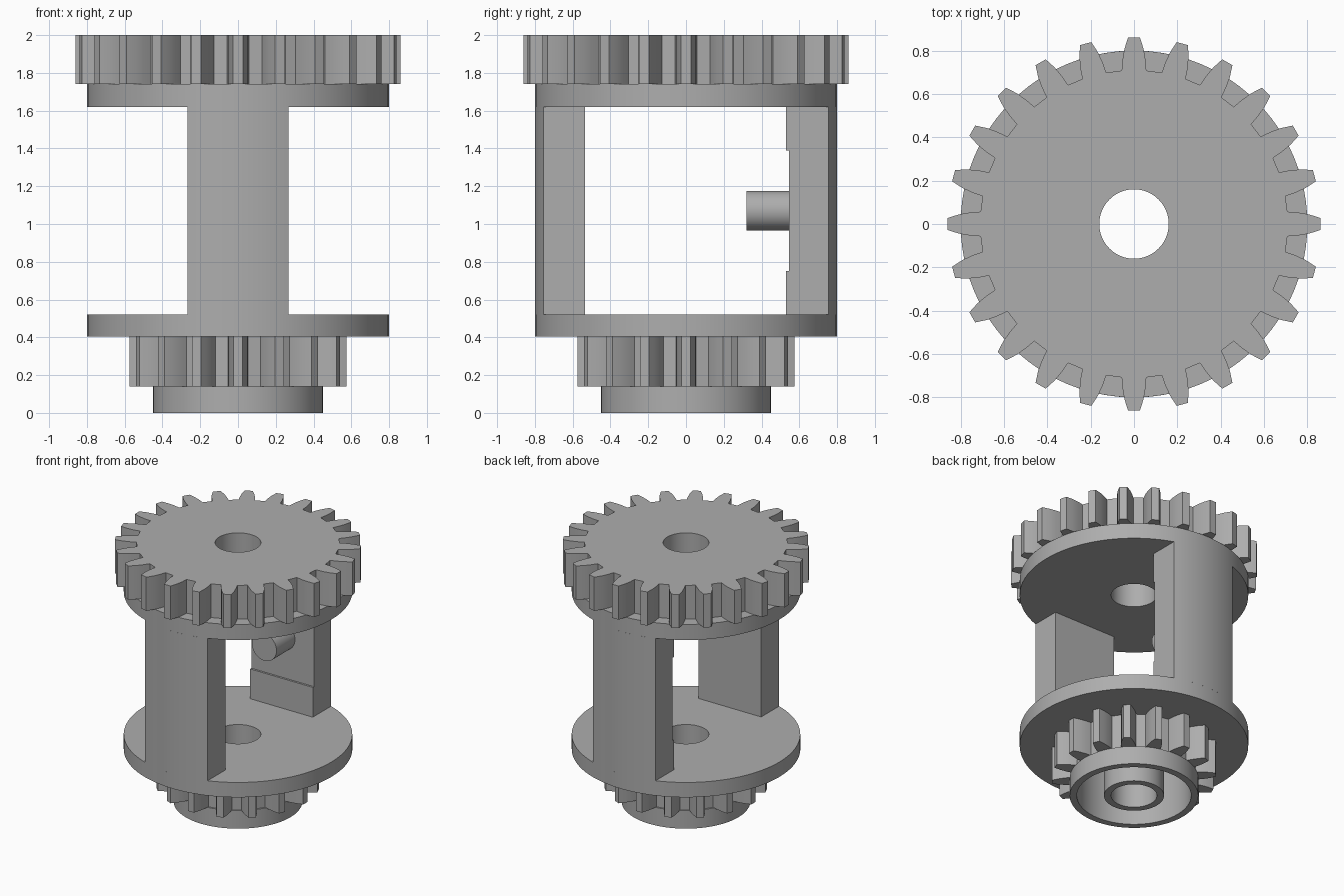
import bpy
import bmesh
from math import sin, cos, pi, asin
from mathutils import Matrix

if "Cube" in bpy.data.objects:
    bpy.data.objects.remove(bpy.data.objects["Cube"])

GREY = (0.42, 0.42, 0.42, 1.0)
grey = bpy.data.materials.new("plain grey")
grey.use_nodes = True
grey.diffuse_color = GREY
grey.node_tree.nodes["Principled BSDF"].inputs["Base Color"].default_value = GREY


def circle(radius, sides=96):
    return [(radius * cos(2 * pi * i / sides), radius * sin(2 * pi * i / sides))
            for i in range(sides)]


def gear_outline(teeth, flank):
    """flank: (radius, half thickness) pairs from root to tip."""
    tooth = [(r, -asin(h / r)) for r, h in flank]
    tooth += [(r, -a) for r, a in reversed(tooth)]
    return [(r * cos(a + 2 * pi * i / teeth), r * sin(a + 2 * pi * i / teeth))
            for i in range(teeth) for r, a in tooth]


def column_outline(half_width, inner, radius, side, steps=16):
    """Flat inner face, rounded outer face; side is -1 for front, 1 for back."""
    a = asin(half_width / radius)
    arc = [(radius * sin(a - 2 * a * i / steps),
            side * radius * cos(a - 2 * a * i / steps)) for i in range(steps + 1)]
    return arc + [(-half_width, side * inner), (half_width, side * inner)]


def finish(obj):
    obj.data.materials.clear()
    obj.data.materials.append(grey)
    bpy.ops.object.select_all(action='DESELECT')
    obj.select_set(True)
    bpy.context.view_layer.objects.active = obj
    bpy.ops.object.shade_smooth_by_angle(angle=pi / 9)
    return obj


def plate(name, z0, z1, *loops):
    """Extrude an outline, with optional hole loops, from z0 to z1."""
    curve = bpy.data.curves.new(name, 'CURVE')
    curve.dimensions = '2D'
    curve.fill_mode = 'BOTH'
    curve.extrude = (z1 - z0) / 2
    for loop in loops:
        spline = curve.splines.new('POLY')
        spline.points.add(len(loop) - 1)
        for point, (x, y) in zip(spline.points, loop):
            point.co = (x, y, 0, 1)
        spline.use_cyclic_u = True
    source = bpy.data.objects.new(name + " outline", curve)
    bpy.context.collection.objects.link(source)
    graph = bpy.context.evaluated_depsgraph_get()
    mesh = bpy.data.meshes.new_from_object(source.evaluated_get(graph))
    bpy.data.objects.remove(source)
    bpy.data.curves.remove(curve)

    # Weld caps to walls
    bm = bmesh.new()
    bm.from_mesh(mesh)
    bmesh.ops.remove_doubles(bm, verts=bm.verts, dist=1e-5)
    bmesh.ops.translate(bm, verts=bm.verts, vec=(0, 0, (z0 + z1) / 2))
    bmesh.ops.recalc_face_normals(bm, faces=bm.faces)
    bm.to_mesh(mesh)
    bm.free()
    obj = bpy.data.objects.new(name, mesh)
    bpy.context.collection.objects.link(obj)
    return finish(obj)


BORE = circle(0.16)
RIM = circle(0.8)

# Large gear and its flange
big_teeth = gear_outline(24, [(0.71, 0.057), (0.76, 0.053), (0.81, 0.044), (0.862, 0.027)])
plate("upper_gear", 1.74, 2.0, big_teeth, BORE)
plate("upper_flange", 1.62, 1.74, RIM, BORE)

# Small gear, hollow hub and central sleeve under the lower flange
small_teeth = gear_outline(16, [(0.44, 0.053), (0.48, 0.05), (0.53, 0.04), (0.575, 0.025)])
plate("lower_flange", 0.405, 0.52, RIM, BORE)
plate("lower_gear", 0.14, 0.405, small_teeth, circle(0.4))
plate("hub_rim", 0.0, 0.14, circle(0.45), circle(0.4))
plate("hub_sleeve", 0.0, 0.405, circle(0.21), BORE)

# Columns joining the flanges
plate("front_column", 0.52, 1.62, column_outline(0.268, 0.535, 0.8, -1))
back = plate("back_column", 0.52, 1.62, column_outline(0.268, 0.53, 0.8, 1))

# Shallow recess across the inner face of the back column
cutter = plate("recess_cutter", 0.75, 1.39,
               [(-0.4, 0.4), (0.4, 0.4), (0.4, 0.545), (-0.4, 0.545)])
cutter.hide_render = True
cut = back.modifiers.new("recess", 'BOOLEAN')
cut.operation = 'DIFFERENCE'
cut.solver = 'EXACT'
cut.object = cutter
bpy.context.view_layer.objects.active = back
bpy.ops.object.modifier_apply(modifier=cut.name)
bpy.data.objects.remove(cutter)
finish(back)

# Axle pin pointing inward from the recess
pin = plate("axle_pin", 0.32, 0.55, circle(0.105, 48))
pin.data.transform(Matrix.Translation((0, 0, 1.07)) @ Matrix.Rotation(-pi / 2, 4, 'X'))
